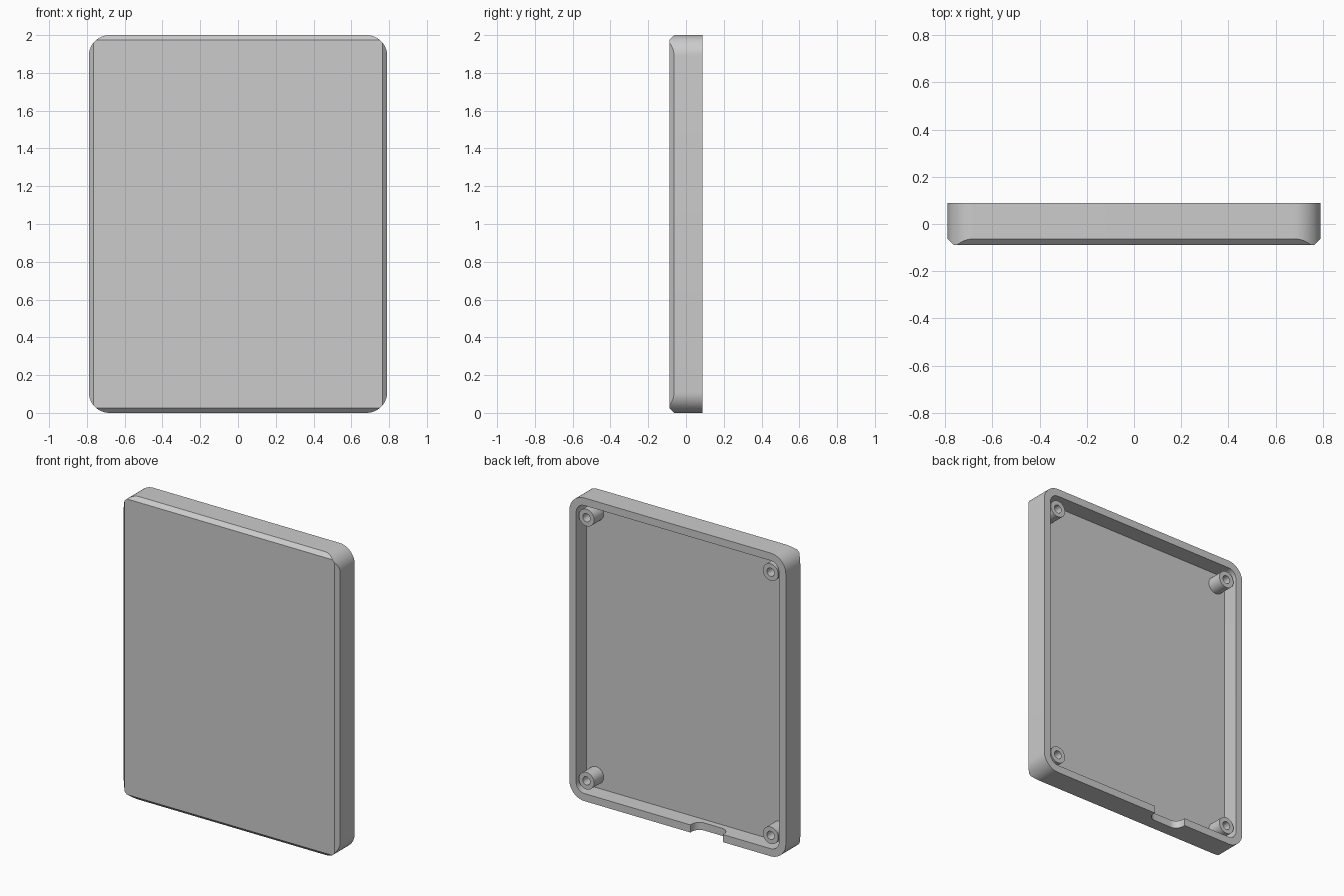
import bpy
import bmesh
from math import cos, sin, pi, radians
from mathutils import Vector

W, H, D = 0.79, 1.0, 0.088      # half width, half height, half depth
WALL, FLOOR, CHAMFER = 0.05, -0.022, 0.025

if "Cube" in bpy.data.objects:
    bpy.data.objects.remove(bpy.data.objects["Cube"])

grey = bpy.data.materials.new("light_grey")
grey.use_nodes = True
grey.diffuse_color = (0.6, 0.6, 0.6, 1)
grey.node_tree.nodes["Principled BSDF"].inputs["Base Color"].default_value = (0.6, 0.6, 0.6, 1)


def rounded_rect(hw, hh, r, steps=12):
    """Outline of a rounded rectangle centred on the origin."""
    pts = []
    for i, (sx, sz) in enumerate([(1, 1), (-1, 1), (-1, -1), (1, -1)]):
        for k in range(steps + 1):
            a = (i + k / steps) * pi / 2
            pts.append((sx * (hw - r) + r * cos(a), sz * (hh - r) + r * sin(a)))
    return pts


def prism(bm, base, offset):
    """Closed prism from a base loop swept by an offset."""
    face = bm.faces.new([bm.verts.new(p) for p in base])
    ext = bmesh.ops.extrude_face_region(bm, geom=[face], use_keep_orig=True)
    moved = [g for g in ext["geom"] if isinstance(g, bmesh.types.BMVert)]
    bmesh.ops.translate(bm, verts=moved, vec=offset)
    bmesh.ops.recalc_face_normals(bm, faces=bm.faces)


def make_object(name, bm):
    mesh = bpy.data.meshes.new(name)
    bm.to_mesh(mesh)
    bm.free()
    mesh.materials.append(grey)
    obj = bpy.data.objects.new(name, mesh)
    bpy.context.collection.objects.link(obj)
    return obj


def activate(obj):
    bpy.ops.object.select_all(action="DESELECT")
    obj.select_set(True)
    bpy.context.view_layer.objects.active = obj


def cut(obj, cutter):
    activate(obj)
    mod = obj.modifiers.new("cut", "BOOLEAN")
    mod.operation, mod.solver, mod.object = "DIFFERENCE", "EXACT", cutter
    bpy.ops.object.modifier_apply(modifier=mod.name)
    bpy.data.objects.remove(cutter)


def smooth(obj):
    activate(obj)
    bpy.ops.object.shade_smooth_by_angle(angle=radians(25))


# Case body: rounded slab with straight chamfers planed off the front edges
bm = bmesh.new()
prism(bm, [(x, -D, z + H) for x, z in rounded_rect(W, H, 0.11)], (0, 2 * D, 0))
for side in [Vector((1, 0, 0)), Vector((-1, 0, 0)), Vector((0, 0, 1)), Vector((0, 0, -1))]:
    reach = W if side.x else H
    point = Vector((0, CHAMFER - D, H)) + side * reach
    sliced = bmesh.ops.bisect_plane(bm, geom=bm.verts[:] + bm.edges[:] + bm.faces[:], dist=1e-6,
                                    plane_co=point, plane_no=side + Vector((0, -1, 0)),
                                    clear_outer=True)
    bmesh.ops.holes_fill(bm, edges=[e for e in bm.edges if e.is_boundary], sides=0)
bmesh.ops.recalc_face_normals(bm, faces=bm.faces)
case = make_object("case_shell", bm)

# Hollow interior, open at the back
bm = bmesh.new()
prism(bm, [(x, FLOOR, z + H) for x, z in rounded_rect(W - WALL, H - WALL, 0.06)], (0, 0.3, 0))
cut(case, make_object("cavity_cutter", bm))

# Cable notch in the bottom wall
bm = bmesh.new()
prism(bm, [(x - 0.212, y + D + 0.13, -0.1) for x, y in rounded_rect(0.118, 0.2, 0.055)],
      (0, 0, 0.1 + WALL + 0.02))
cut(case, make_object("notch_cutter", bm))
smooth(case)


def screw_post(name, x, z):
    """Hollow post standing on the cavity floor."""
    bm = bmesh.new()
    top, outer, inner = D - 0.01, 0.056, 0.027
    profile = [(outer, FLOOR - 0.005), (outer, top), (inner, top), (inner, FLOOR - 0.005)]
    verts = [bm.verts.new((r, y, 0)) for r, y in profile]
    edges = [bm.edges.new(pair) for pair in zip(verts, verts[1:])]
    bmesh.ops.spin(bm, geom=verts + edges, cent=(0, 0, 0), axis=(0, 1, 0),
                   angle=2 * pi, steps=32, use_merge=True)
    bmesh.ops.remove_doubles(bm, verts=bm.verts, dist=1e-5)
    bmesh.ops.recalc_face_normals(bm, faces=bm.faces)
    # Outer wall must face away from the axis
    wall = max(bm.faces, key=lambda f: Vector((f.calc_center_median().x, f.calc_center_median().z)).length)
    if wall.normal.dot(wall.calc_center_median() * Vector((1, 0, 1)).length) < 0:
        bmesh.ops.reverse_faces(bm, faces=bm.faces)
    post = make_object(name, bm)
    post.location = (x, 0, z)
    smooth(post)


# Four corner screw posts
for sx, across in [(1, "left"), (-1, "right")]:
    for sz, level in [(1, "upper"), (-1, "lower")]:
        screw_post(f"{level}_{across}_screw_post", sx * 0.672, H + sz * 0.868)
